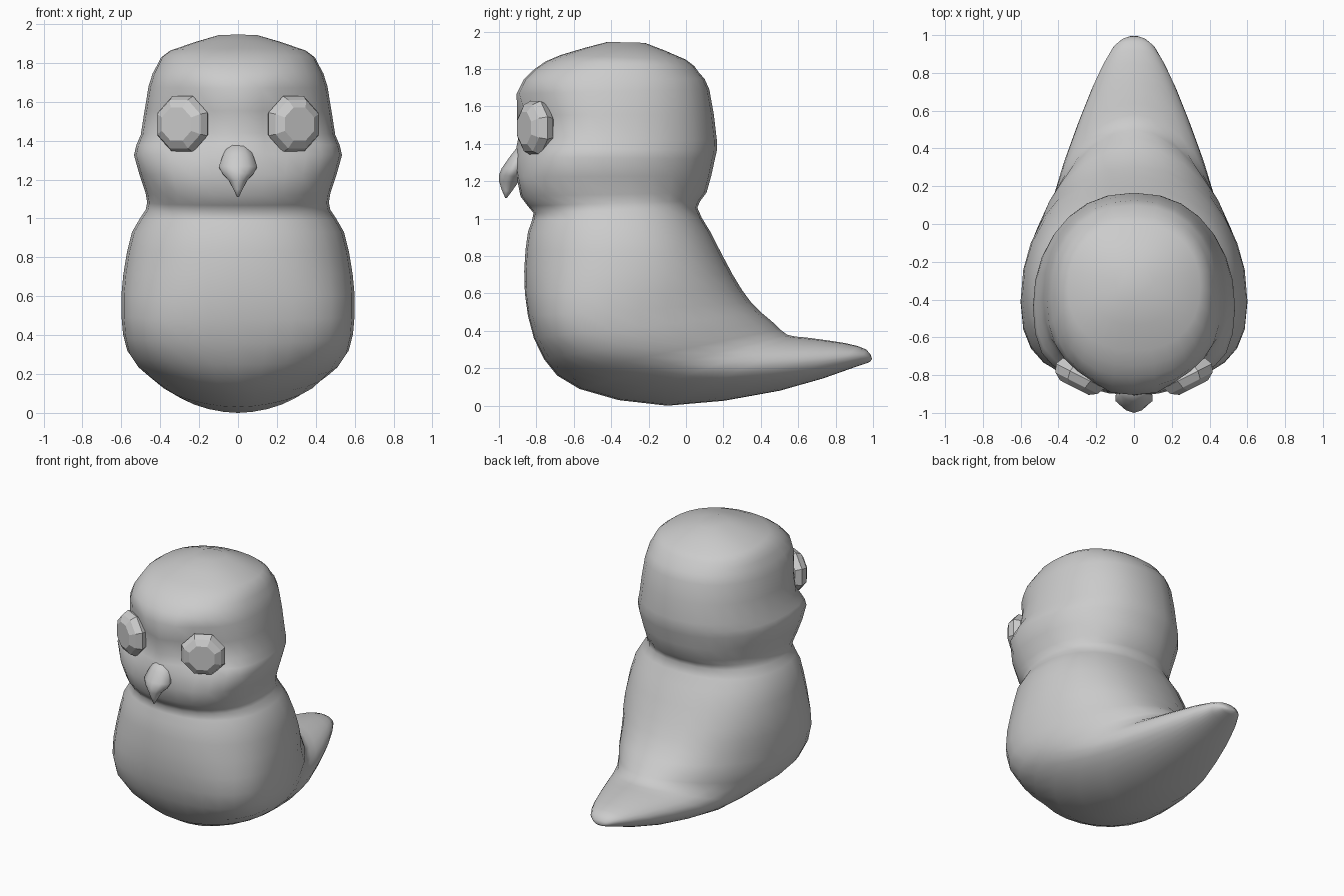
import bpy, bmesh, math
from mathutils import Matrix, Vector

if "Cube" in bpy.data.objects:
    bpy.data.objects.remove(bpy.data.objects["Cube"])


def ring(fy, fz, by, bz, w, n, k, sides):
    """Superellipse loop from front (fy, fz) to back (by, bz); k moves its widest point forward."""
    pts = []
    for i in range(sides):
        t = 2 * math.pi * i / sides
        c, s = math.cos(t), math.sin(t)
        x = w * math.copysign(abs(s) ** (2 / n), s)
        v = -math.copysign(abs(c) ** (2 / n), c)
        f = (v - k * (1 - v * v) + 1) / 2
        pts.append(Vector((x, fy + (by - fy) * f, fz + (bz - fz) * f)))
    return pts


def add_midpoints(rows):
    """Insert a smooth in-between row after each row."""
    out = []
    for i in range(len(rows) - 1):
        a, b = rows[i], rows[i + 1]
        p, q = rows[max(i - 1, 0)], rows[min(i + 2, len(rows) - 1)]
        out += [a, [(9 * (u + v) - r - s) / 16 for u, v, r, s in zip(a, b, p, q)]]
    return out + [rows[-1]]


def bump(i, centre, spread):
    return math.exp(-((i - centre) / spread) ** 2)


def loft(name, rings, smooth=True):
    bm = bmesh.new()
    loops = [[bm.verts.new(p) for p in r] for r in rings]
    for a, b in zip(loops, loops[1:]):
        for i in range(len(a)):
            j = (i + 1) % len(a)
            bm.faces.new((a[i], a[j], b[j], b[i]))
    bm.faces.new(loops[0])
    bm.faces.new(loops[-1])
    bmesh.ops.recalc_face_normals(bm, faces=bm.faces)
    for f in bm.faces:
        f.smooth = smooth
    me = bpy.data.meshes.new(name)
    bm.to_mesh(me)
    bm.free()
    ob = bpy.data.objects.new(name, me)
    bpy.context.collection.objects.link(ob)
    return ob


# Head, body and tail: rings fan from the crown down and round into the tail
# (front y, front z, back y, back z, half width)
spine = [
    (-.42, 1.945, -.22, 1.94, .10),
    (-.67, 1.875, 0, 1.85, .35),
    (-.81, 1.8, .07, 1.78, .415),
    (-.905, 1.67, .125, 1.69, .46),
    (-.895, 1.44, .165, 1.42, .5),
    (-.915, 1.33, .155, 1.32, .535),
    (-.885, 1.12, .11, 1.14, .475),
    (-.815, 1.03, .06, 1.06, .475),
    (-.845, .93, .13, .93, .545),
    (-.865, .72, .25, .7, .59),
    (-.845, .48, .35, .55, .6),
    (-.76, .25, .46, .45, .57),
    (-.57, .09, .54, .38, .475),
    (-.1, 0, .64, .365, .38),
    (.5, .08, .85, .335, .23),
    (.9, .205, .965, .3, .11),
    (.985, .235, .995, .25, .03),
]
rings = []
for i, row in enumerate(add_midpoints(spine)):
    forward = .32 * bump(i, 21, 3) + .12 * bump(i, 10, 3)
    keel = 2.25 - .5 * bump(i, 25, 3.5)
    rings.append(ring(*row, keel, forward, 28))
body = loft("body", rings)

# Eye sockets pressed into the face
EYE = Vector((.285, -.805, 1.485))
for v in body.data.vertices:
    d = math.hypot(abs(v.co.x) - EYE.x, v.co.z - EYE.z) / .25
    if d < 1 and v.co.y < -.45:
        v.co.y += .07 * (1 - d * d)

# Faceted eyes: flattened eight-sided balls turned outward
for side, name in ((1, "eye_left"), (-1, "eye_right")):
    turn = Matrix.Rotation(math.radians(27) * side, 4, 'Z')
    place = Matrix.Translation((EYE.x * side, EYE.y, EYE.z)) @ turn
    eye = []
    for lat in (-60, -30, 0, 30, 54):
        r, depth = .156 * math.cos(math.radians(lat)), .085 * math.sin(math.radians(lat))
        eye.append([place @ Vector((r * math.cos(a), -depth, r * math.sin(a)))
                    for a in (math.pi / 4 * (j + .5) for j in range(8))])
    loft(name, eye, smooth=False)

# Hooked beak
hook = [(-.9, 1.385, -.84, 1.38, .05),
        (-.985, 1.27, -.86, 1.26, .105),
        (-1, 1.2, -.9, 1.19, .05),
        (-.966, 1.11, -.958, 1.11, .005)]
loft("beak", [ring(*row, 1.6, 0, 10) for row in add_midpoints(hook)])
